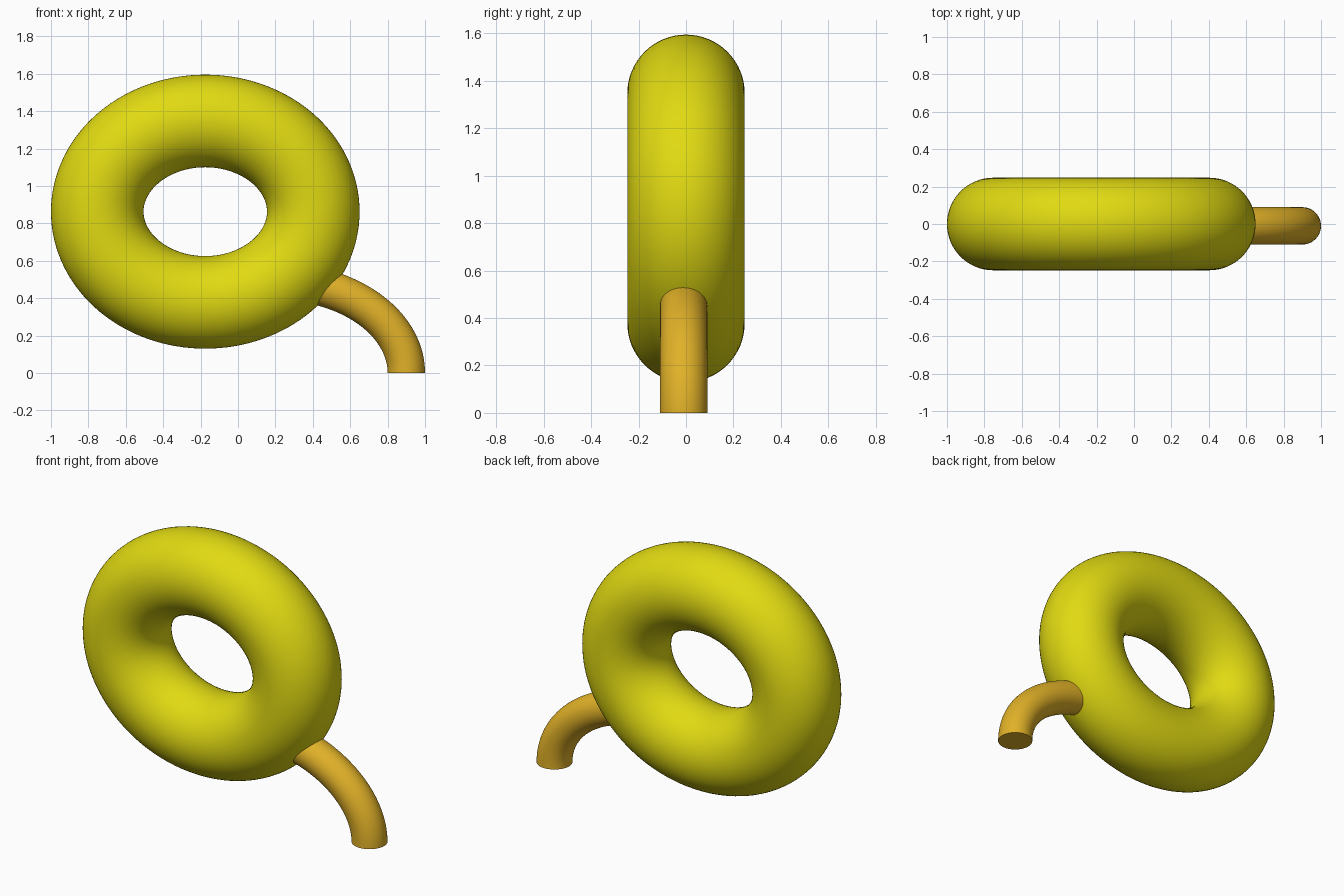
import bpy, bmesh, math
from mathutils import Vector

if "Cube" in bpy.data.objects:
    bpy.data.objects.remove(bpy.data.objects["Cube"])


def material(name, rgb):
    m = bpy.data.materials.new(name)
    m.diffuse_color = (*rgb, 1.0)
    m.use_nodes = True
    m.node_tree.nodes["Principled BSDF"].inputs["Base Color"].default_value = m.diffuse_color
    return m


def sweep_ellipse(name, centre, a, b, radius, t0, t1, steps, sides, mat):
    """Round tube swept along an elliptical arc in the xz plane."""
    closed = abs(t1 - t0) > 2 * math.pi - 1e-6
    bm = bmesh.new()
    rings = []
    for i in range(steps if closed else steps + 1):
        t = t0 + (t1 - t0) * i / steps
        c, s = math.cos(t), math.sin(t)
        mid = Vector(centre) + Vector((a * c, 0, b * s))
        out = Vector((c / a, 0, s / b)).normalized()
        ring = []
        for j in range(sides):
            p = 2 * math.pi * j / sides
            offset = out * math.cos(p) + Vector((0, math.sin(p), 0))
            ring.append(bm.verts.new(mid + offset * radius))
        rings.append(ring)
    for i in range(steps):
        r0, r1 = rings[i], rings[(i + 1) % len(rings)]
        for j in range(sides):
            k = (j + 1) % sides
            bm.faces.new((r0[j], r0[k], r1[k], r1[j]))
    if not closed:
        bm.faces.new(rings[0])
        bm.faces.new(rings[-1])
    bmesh.ops.recalc_face_normals(bm, faces=bm.faces)
    mesh = bpy.data.meshes.new(name)
    bm.to_mesh(mesh)
    bm.free()
    mesh.materials.append(mat)
    ob = bpy.data.objects.new(name, mesh)
    bpy.context.collection.objects.link(ob)
    bpy.ops.object.select_all(action='DESELECT')
    ob.select_set(True)
    bpy.context.view_layer.objects.active = ob
    bpy.ops.object.shade_smooth_by_angle(angle=math.radians(40))
    return ob


yellow = material("yellow", (0.75, 0.70, 0.006))
amber = material("amber", (0.75, 0.44, 0.021))

# Oval ring
sweep_ellipse("ring", (-0.175, 0, 0.8625), 0.5775, 0.485, 0.2475,
              0, 2 * math.pi, 128, 64, yellow)

# Curved stem: rises from the floor and ends inside the ring
sweep_ellipse("stem", (0.2, -0.01, 0), 0.7, 0.49, 0.1,
              0, math.pi / 2, 40, 48, amber)
